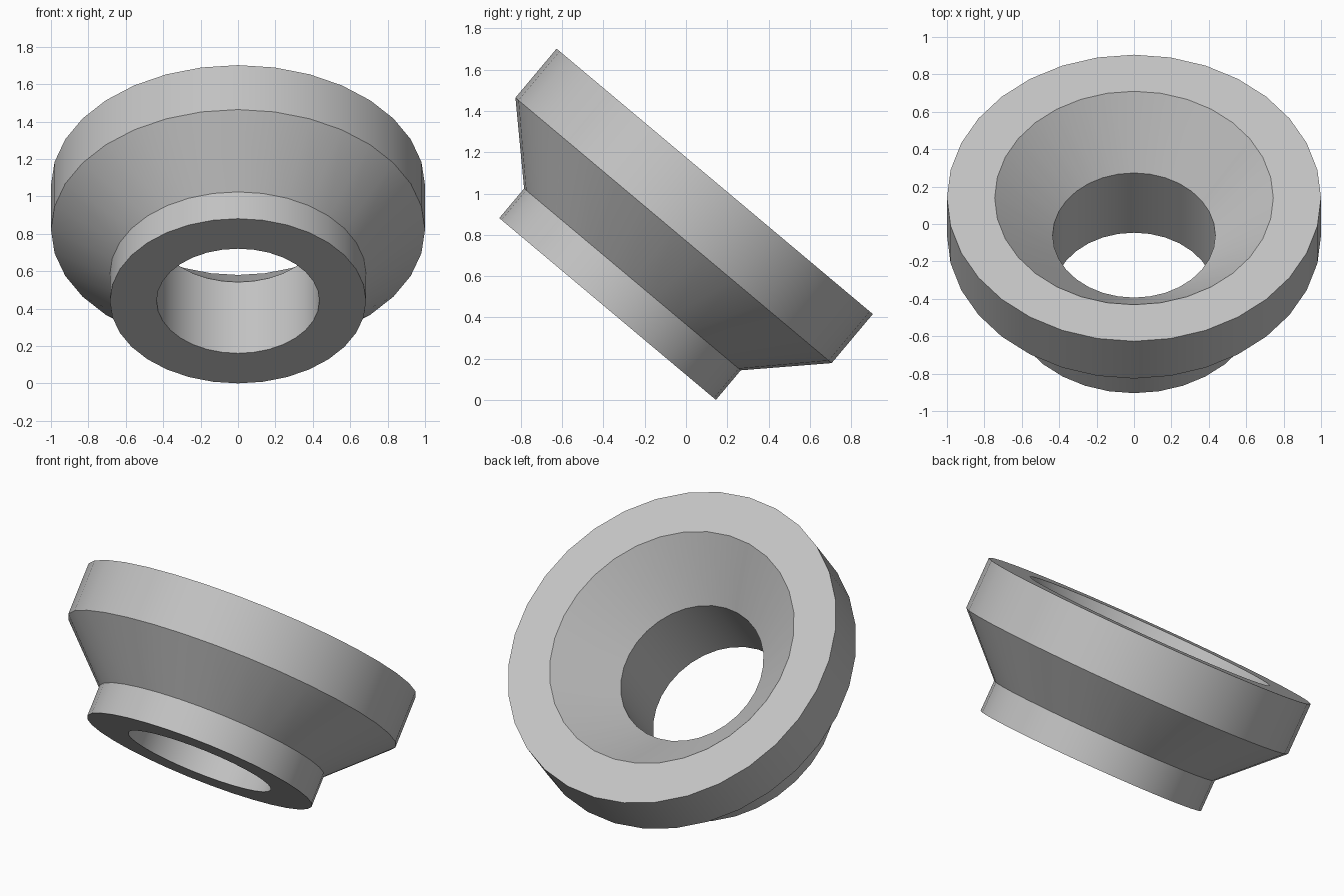
import bpy, bmesh, math
from mathutils import Matrix

cube = bpy.data.objects.get("Cube")
if cube:
    bpy.data.objects.remove(cube, do_unlink=True)

SIDES = 32
TILT = math.radians(-40)

# Plain grey finish
grey = bpy.data.materials.new("light_grey")
grey.use_nodes = True
colour = (0.55, 0.55, 0.55, 1)
grey.diffuse_color = colour
grey.node_tree.nodes["Principled BSDF"].inputs["Base Color"].default_value = colour

# Closed cross-section (radius, height): outer rim, cone, neck, bore, funnel
profile = [(1, 0), (1, -0.31), (0.685, -0.62), (0.685, -0.807),
           (0.435, -0.807), (0.435, -0.31), (0.745, 0)]

# Revolve the cross-section around its axis
bm = bmesh.new()
rings = []
for i in range(SIDES):
    a = 2 * math.pi * i / SIDES
    rings.append([bm.verts.new((r * math.cos(a), r * math.sin(a), h)) for r, h in profile])
for i, ring in enumerate(rings):
    following = rings[(i + 1) % SIDES]
    for j in range(len(profile)):
        k = (j + 1) % len(profile)
        bm.faces.new((ring[j], ring[k], following[k], following[j]))
bmesh.ops.recalc_face_normals(bm, faces=bm.faces)

# Tip the ring forward and rest it on the ground
bm.transform(Matrix.Translation((0, 0.139, 1.059)) @ Matrix.Rotation(TILT, 4, "X"))
mesh = bpy.data.meshes.new("flanged_funnel_ring")
bm.to_mesh(mesh)
bm.free()
mesh.materials.append(grey)
ring_object = bpy.data.objects.new("flanged_funnel_ring", mesh)
bpy.context.collection.objects.link(ring_object)

# Smooth round walls with crisp rims
bpy.ops.object.select_all(action="DESELECT")
ring_object.select_set(True)
bpy.context.view_layer.objects.active = ring_object
bpy.ops.object.shade_smooth_by_angle(angle=math.radians(30))
